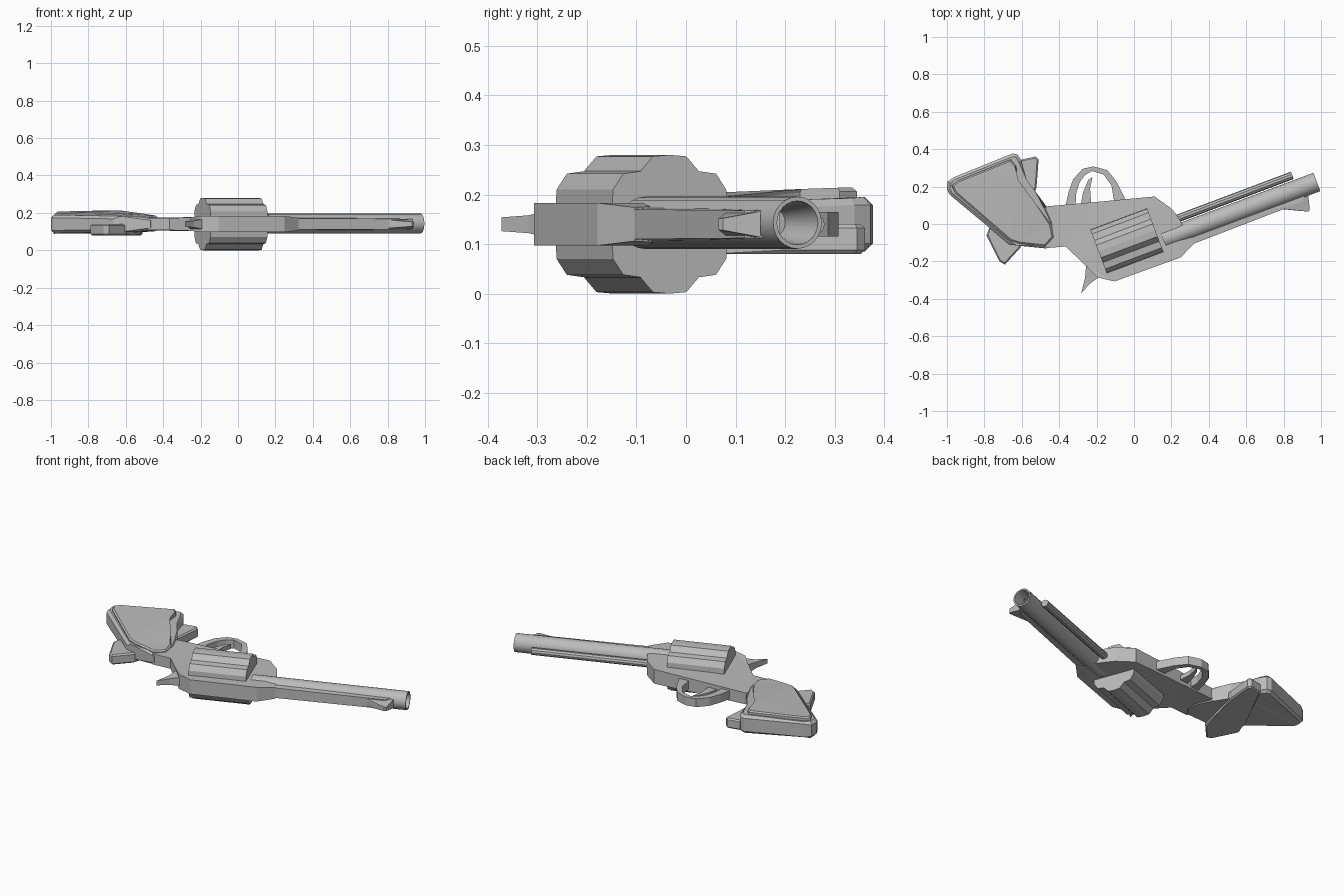
import bpy, bmesh, math
from mathutils import Matrix, Vector

cube = bpy.data.objects.get("Cube")
if cube:
    bpy.data.objects.remove(cube, do_unlink=True)

ZC = 0.14                       # mid-plane of the gun lying on its side
ANG = math.radians(20.6)        # direction of the bore in plan
U = Vector((math.cos(ANG), math.sin(ANG), 0))
V = Vector((-math.sin(ANG), math.cos(ANG), 0))

steel = bpy.data.materials.new("grey_steel")
steel.use_nodes = True
GREY = (0.5, 0.5, 0.5, 1)
steel.diffuse_color = GREY
steel.node_tree.nodes["Principled BSDF"].inputs["Base Color"].default_value = GREY


def finish(name, bm, smooth=None):
    bmesh.ops.remove_doubles(bm, verts=bm.verts, dist=1e-5)
    bmesh.ops.recalc_face_normals(bm, faces=bm.faces)
    me = bpy.data.meshes.new(name)
    bm.to_mesh(me)
    bm.free()
    me.materials.append(steel)
    ob = bpy.data.objects.new(name, me)
    bpy.context.collection.objects.link(ob)
    if smooth:
        bpy.ops.object.select_all(action='DESELECT')
        ob.select_set(True)
        bpy.context.view_layer.objects.active = ob
        bpy.ops.object.shade_smooth_by_angle(angle=math.radians(smooth))
    return ob


def plate(name, pts, h=0.04, up=1, down=1, bevel=0):
    """Outline (x, y[, half thickness]) thickened about the mid-plane."""
    bm = bmesh.new()
    rows = []
    for s in (-down, up):
        rows.append([bm.verts.new((p[0], p[1], ZC + s * (p[2] if len(p) > 2 else h)))
                     for p in pts])
    lo, hi = rows
    caps = [bm.faces.new(lo[::-1]), bm.faces.new(hi)]
    n = len(pts)
    for i in range(n):
        j = (i + 1) % n
        bm.faces.new((lo[i], lo[j], hi[j], hi[i]))
    if bevel:
        rim = [e for c in caps for e in c.edges]
        bmesh.ops.bevel(bm, geom=rim, offset=bevel, segments=1, affect='EDGES',
                        clamp_overlap=True)
    bmesh.ops.triangulate(bm, faces=[f for f in bm.faces if len(f.verts) > 4])
    return finish(name, bm)


def axis_matrix(start):
    m = Matrix((V, Vector((0, 0, 1)), U)).transposed().to_4x4()
    m.translation = Vector(start)
    return m


def lathe(name, profile, start, sides=24):
    """Revolve (radius, distance) points about the bore direction."""
    bm = bmesh.new()
    vs = [bm.verts.new((r, 0, t)) for r, t in profile]
    es = [bm.edges.new(p) for p in zip(vs, vs[1:])]
    bmesh.ops.spin(bm, geom=vs + es, cent=(0, 0, 0), axis=(0, 0, 1),
                   angle=math.tau, steps=sides, use_merge=False)
    bmesh.ops.remove_doubles(bm, verts=bm.verts, dist=1e-5)
    bmesh.ops.transform(bm, matrix=axis_matrix(start), verts=bm.verts)
    return finish(name, bm, 35)


# Frame, thinning toward the grip
plate("frame", [
    (-0.47, 0.094, 0.034), (-0.2, 0.118, 0.038), (0.11, 0.147), (0.20, 0.083),
    (0.227, 0.05), (0.323, -0.104, 0.034), (0.249, -0.179), (-0.104, -0.307),
    (-0.195, -0.286), (-0.254, -0.227, 0.036), (-0.366, -0.12, 0.032),
    (-0.48, -0.13, 0.032)], h=0.043)

# Barrel with open muzzle
R, L = 0.0525, 0.878
lathe("barrel", [(0, 0), (R, 0), (R, L), (0.044, L), (0.03, L - 0.15), (0, L - 0.15)],
      (0.156, -0.084, ZC + 0.003))

# Ejector rod beside the barrel
lathe("ejector_rod", [(0, 0), (0.021, 0), (0.021, 0.68), (0, 0.68)],
      (0.21, 0.021, ZC), 10)

# Rib along the barrel and front sight
plate("barrel_rib", [(0.2, -0.13, 0.036), (0.31, -0.109, 0.03), (0.90, 0.118, 0.028),
                     (0.93, 0.19, 0.028), (0.25, -0.05, 0.036)])
plate("front_sight", [(0.735, 0.085, 0.014), (0.93, 0.066, 0.012), (0.94, 0.075, 0.012),
                      (0.932, 0.15, 0.026), (0.76, 0.085, 0.026)])

# Fluted cylinder: one quarter of the section mirrored to all four
quarter = [(0.126, 0), (0.122, 0.07), (0.10, 0.102), (0.063, 0.107), (0.036, 0.137),
           (0, 0.14)]
half = quarter + [(-a, b) for a, b in quarter[-2::-1]]
section = half + [(a, -b) for a, b in half[-2:0:-1]]
bm = bmesh.new()
face = bm.faces.new([bm.verts.new((a, b, -0.162)) for a, b in section])
ext = bmesh.ops.extrude_face_region(bm, geom=[face], use_keep_orig=True)
bmesh.ops.translate(bm, vec=(0, 0, 0.324),
                    verts=[g for g in ext["geom"] if isinstance(g, bmesh.types.BMVert)])
bmesh.ops.transform(bm, matrix=axis_matrix((-0.038, -0.09, ZC)), verts=bm.verts)
finish("cylinder", bm)

# Hammer
plate("hammer", [(-0.283, -0.372, 0.014), (-0.262, -0.29, 0.018), (-0.256, -0.22, 0.028),
                 (-0.18, -0.23, 0.028), (-0.19, -0.286, 0.026), (-0.235, -0.318, 0.018)])

# Trigger guard and trigger
outer = [(-0.367, 0.09), (-0.35, 0.17), (-0.325, 0.24), (-0.275, 0.295), (-0.217, 0.308),
         (-0.142, 0.287), (-0.094, 0.227), (-0.035, 0.11)]
inner = [(-0.105, 0.115), (-0.12, 0.205), (-0.163, 0.265), (-0.225, 0.283),
         (-0.262, 0.262), (-0.292, 0.22), (-0.31, 0.16), (-0.312, 0.10)]
plate("trigger_guard", outer + inner, h=0.025)
plate("trigger", [(-0.285, 0.10), (-0.272, 0.17), (-0.245, 0.235), (-0.222, 0.25),
                  (-0.235, 0.19), (-0.228, 0.10)], h=0.014)

# Grip core
plate("grip_core", [
    (-0.998, 0.227, 0.05), (-0.965, 0.249, 0.055), (-0.65, 0.377, 0.055),
    (-0.623, 0.372, 0.055), (-0.602, 0.34, 0.055), (-0.575, 0.238, 0.05),
    (-0.543, 0.168, 0.046), (-0.468, 0.094, 0.04), (-0.43, 0.013, 0.036),
    (-0.42, -0.067, 0.036), (-0.468, -0.131, 0.036), (-0.628, -0.115, 0.042),
    (-0.666, -0.11, 0.044), (-0.987, 0.158, 0.05), (-1.0, 0.184, 0.05)], bevel=0.016)

# Upper grip panel
plate("upper_grip_panel", [
    (-0.975, 0.205, 0.066), (-0.94, 0.232, 0.07), (-0.66, 0.345, 0.074),
    (-0.63, 0.31, 0.074), (-0.625, 0.23, 0.072), (-0.52, 0.10, 0.058),
    (-0.445, 0.0, 0.046), (-0.43, -0.07, 0.044), (-0.475, -0.12, 0.046),
    (-0.61, -0.105, 0.056), (-0.66, -0.09, 0.058), (-0.955, 0.165, 0.066)],
    down=0, bevel=0.008)

# Lower grip panel, set across the grip
plate("lower_grip_panel", [
    (-0.602, 0.345), (-0.527, 0.361), (-0.51, 0.345), (-0.521, 0.2), (-0.56, 0.05),
    (-0.607, -0.126), (-0.69, -0.217), (-0.72, -0.2), (-0.789, -0.061),
    (-0.746, 0.05), (-0.676, 0.185)], h=0.06, up=0, bevel=0.008)
